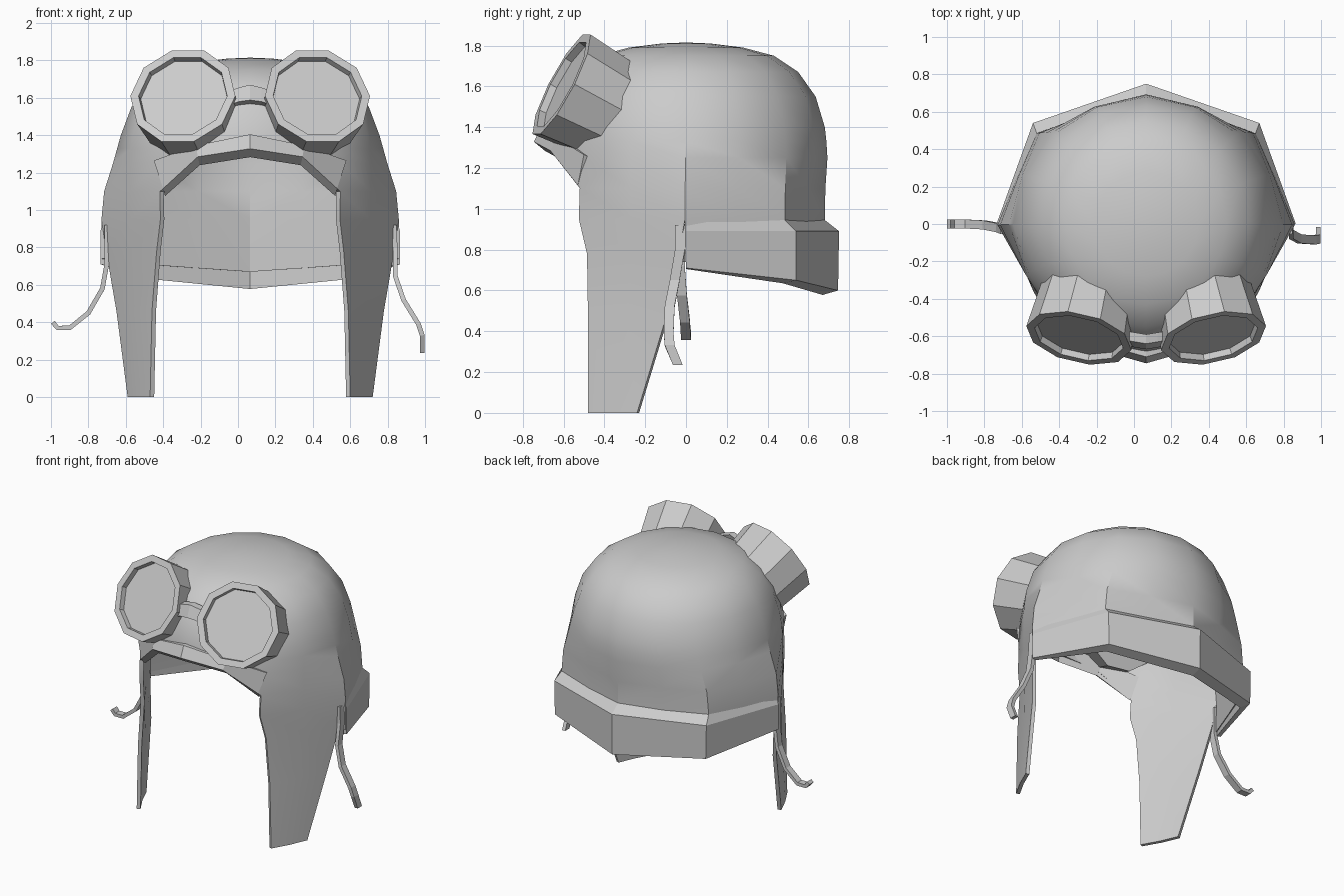
import bpy, bmesh, math
from mathutils import Vector

if "Cube" in bpy.data.objects:
    bpy.data.objects.remove(bpy.data.objects["Cube"])

CX = 0.065  # the cap's own symmetry plane


def finish(bm, name, x=0.0, mirror=False, thick=0, recalc=True, smooth=None):
    if recalc:
        bmesh.ops.recalc_face_normals(bm, faces=bm.faces)
    me = bpy.data.meshes.new(name)
    bm.to_mesh(me)
    bm.free()
    ob = bpy.data.objects.new(name, me)
    bpy.context.collection.objects.link(ob)
    ob.location.x = x
    if mirror:
        ob.modifiers.new("Mirror", 'MIRROR').merge_threshold = 0.002
    if thick:
        s = ob.modifiers.new("Solidify", 'SOLIDIFY')
        s.thickness = thick
        s.offset = -1 if not recalc else 0
    bpy.ops.object.select_all(action='DESELECT')
    ob.select_set(True)
    bpy.context.view_layer.objects.active = ob
    bpy.ops.object.convert(target='MESH')
    if smooth:
        bpy.ops.object.shade_smooth_by_angle(angle=math.radians(smooth))
    return ob


def loft(bm, sections, cap_first=False, cap_last=False):
    rings = [[bm.verts.new(p) for p in s] for s in sections]
    n = len(rings[0])
    for a, b in zip(rings, rings[1:]):
        for i in range(n):
            k = (i + 1) % n
            bm.faces.new((a[i], a[k], b[k], b[i]))
    if cap_first:
        bm.faces.new(rings[0])
    if cap_last:
        bm.faces.new(rings[-1])


# Cap shell: round crown blending down to an octagonal base, half of it
BASE = [(0, -.69), (.25, -.615), (.48, -.525), (.645, -.27), (.795, -.005),
        (.69, .25), (.585, .485), (.295, .59), (0, .68)]
ROWS = [(1.81, .12, 1), (1.79, .28, 1), (1.75, .43, 1), (1.67, .55, 1), (1.55, .635, 1),
        (1.4, .68, .9), (1.33, .69, .8), (1.25, .70, .65), (1.1, .70, .15), (.95, .70, 0)]
ZMIN = [1.33, 1.285] + [0] * 7


def shell_point(j, z):
    z = max(z, ZMIN[j])
    r, t = ROWS[-1][1:]
    for (z0, r0, t0), (z1, r1, t1) in zip(ROWS, ROWS[1:]):
        if z1 <= z <= z0:
            f = (z0 - z) / (z0 - z1)
            r, t = r0 + (r1 - r0) * f, t0 + (t1 - t0) * f
            break
    a = math.radians(22.5 * j - 90)
    circle = Vector((r * math.cos(a), r * math.sin(a), z))
    return Vector((*BASE[j], z)).lerp(circle, t)


bm = bmesh.new()
grid = [[bm.verts.new(shell_point(j, row[0])) for j in range(9)] for row in ROWS]
apex = bm.verts.new((0, 0, 1.815))
for j in range(8):
    bm.faces.new((apex, grid[0][j], grid[0][j + 1]))
for i in range(len(ROWS) - 1):
    for j in range(8):
        if j < 2 and ROWS[i + 1][0] < 1.1:
            continue
        bm.faces.new((grid[i][j], grid[i + 1][j], grid[i + 1][j + 1], grid[i][j + 1]))

# Ear flap hanging from the side columns: z, front edge, back edge
FLAP = [(.78, (.50, -.485), (.77, -.035)), (.46, (.525, -.48), (.715, -.10)),
        (0, (.535, -.48), (.655, -.24))]
prev = grid[-1][2:5]
for z, f, b in FLAP:
    mid = ((f[0] + b[0]) / 2 + .008, (f[1] + b[1]) / 2)
    cur = [bm.verts.new((*p, z)) for p in (f, mid, b)]
    for k in range(2):
        bm.faces.new((prev[k], cur[k], cur[k + 1], prev[k + 1]))
    prev = cur

# Rear skirt inside the neck band
low = [bm.verts.new((*BASE[j], z)) for j, z in zip(range(4, 9), (.74, .725, .71, .69, .67))]
for k in range(4):
    bm.faces.new((grid[-1][4 + k], low[k], low[k + 1], grid[-1][5 + k]))
bmesh.ops.remove_doubles(bm, verts=bm.verts, dist=0.001)
finish(bm, "cap_shell", CX, mirror=True, thick=.025, recalc=False, smooth=30)

# Neck band around the back
bm = bmesh.new()
loft(bm, [
    [(.785, 0, .945), (.80, 0, .89), (.80, 0, .71), (.77, 0, .705)],
    [(.585, .485, .945), (.605, .54, .89), (.60, .54, .65), (.57, .475, .635)],
    [(0, .68, .945), (0, .75, .89), (0, .745, .60), (0, .67, .578)],
], cap_first=True)
finish(bm, "neck_band", CX, mirror=True)

# Turned-up front brim
bm = bmesh.new()
loft(bm, [
    [(.465, -.53, 1.115), (.515, -.50, 1.265), (.49, -.46, 1.25), (.455, -.50, 1.075)],
    [(.28, -.665, 1.285), (.29, -.63, 1.345), (.28, -.58, 1.345), (.27, -.61, 1.24)],
    [(0, -.745, 1.328), (0, -.71, 1.405), (0, -.66, 1.405), (0, -.69, 1.283)],
], cap_first=True)
finish(bm, "front_brim", CX, mirror=True)

# Goggles: ten-sided cups with a recessed lens
bm = bmesh.new()
axis = Vector((.20, -.87, .46)).normalized()
rot = axis.to_track_quat('Z', 'Y')
centre = Vector((.36, -.61, 1.61))
rings = []
for r, h in ((.26, -.29), (.288, 0), (.243, 0), (.238, -.035)):
    rings.append([centre + rot @ Vector((r * math.cos(a), r * math.sin(a), h))
                  for a in (math.tau * k / 10 for k in range(10))])
loft(bm, rings, cap_first=True, cap_last=True)
finish(bm, "goggles", CX, mirror=True)

# Arched bridge joining the cups
bm = bmesh.new()
loft(bm, [
    [(.12, -.65, 1.56), (.12, -.62, 1.635), (.12, -.57, 1.635), (.12, -.60, 1.54)],
    [(.06, -.66, 1.58), (.06, -.63, 1.655), (.06, -.58, 1.655), (.06, -.61, 1.56)],
    [(0, -.67, 1.588), (0, -.64, 1.67), (0, -.59, 1.67), (0, -.62, 1.568)],
], cap_first=True)
finish(bm, "goggle_bridge", CX, mirror=True)


# Loose chin straps, one on each side
def strap(name, pts, width=.048):
    bm = bmesh.new()
    rows = [[bm.verts.new((x, y + s * width / 2, z)) for s in (-1, 1)] for x, y, z in pts]
    for a, b in zip(rows, rows[1:]):
        bm.faces.new((a[0], a[1], b[1], b[0]))
    finish(bm, name, thick=.025)


strap("left_strap", [(-.70, -.03, .92), (-.70, -.03, .72), (-.725, -.02, .58), (-.80, -.005, .45),
                     (-.90, 0, .37), (-.965, 0, .37), (-.99, 0, .40)])
strap("right_strap", [(.835, -.03, .92), (.84, -.03, .80), (.84, -.055, .65), (.885, -.08, .52),
                      (.965, -.085, .39), (.985, -.08, .33), (.985, -.04, .235)])
